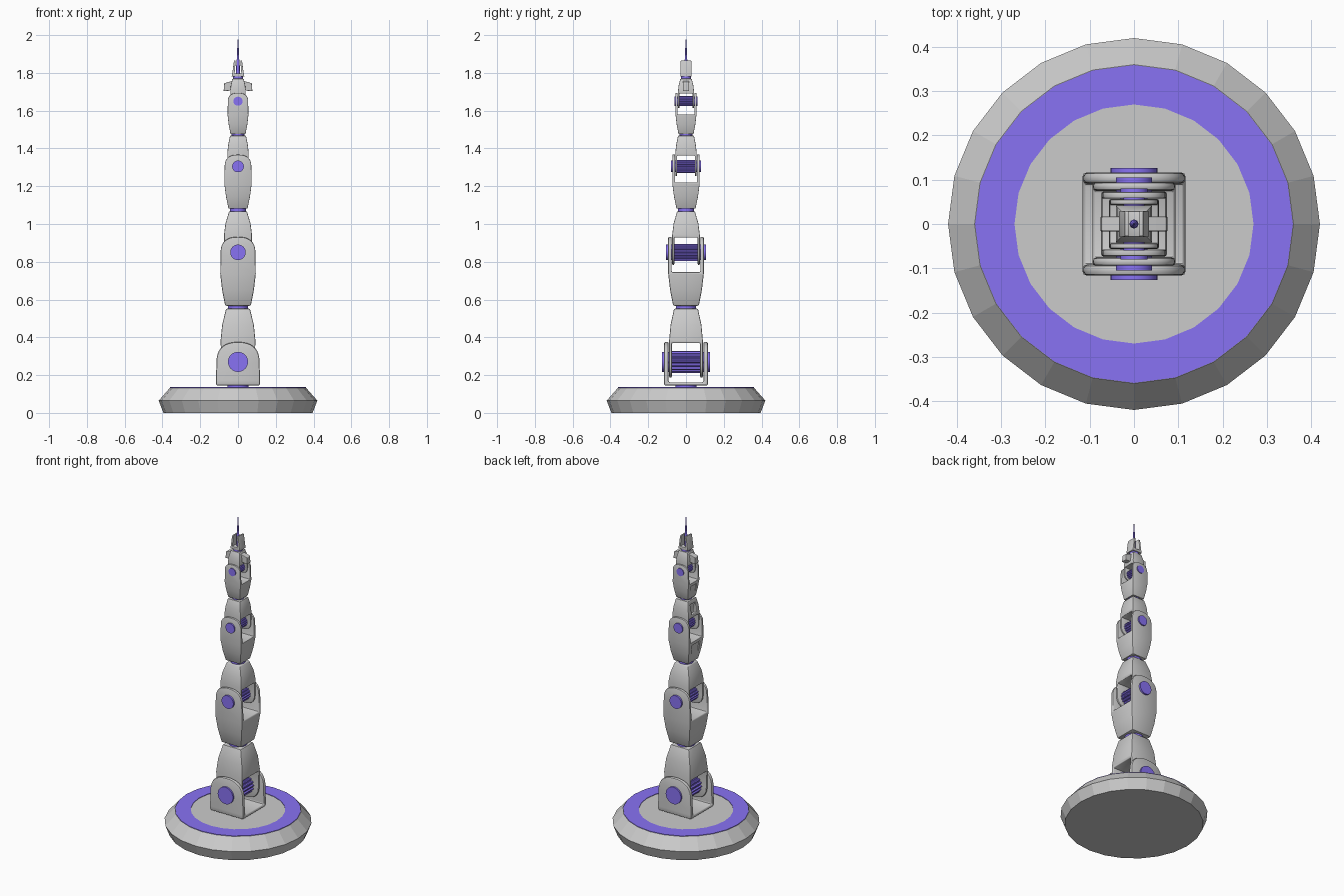
import bpy, bmesh, math
from mathutils import Vector

if "Cube" in bpy.data.objects:
    bpy.data.objects.remove(bpy.data.objects["Cube"])

purple = bpy.data.materials.new("purple")
purple.diffuse_color = (0.25, 0.17, 0.9, 1)
purple.use_nodes = True
purple.node_tree.nodes["Principled BSDF"].inputs["Base Color"].default_value = purple.diffuse_color


def finish(name, bm, mat=None, smooth=True):
    bmesh.ops.remove_doubles(bm, verts=bm.verts, dist=1e-5)
    bmesh.ops.recalc_face_normals(bm, faces=bm.faces)
    me = bpy.data.meshes.new(name)
    bm.to_mesh(me)
    bm.free()
    ob = bpy.data.objects.new(name, me)
    bpy.context.collection.objects.link(ob)
    if mat:
        me.materials.append(mat)
    if smooth:
        select(ob)
        bpy.ops.object.shade_smooth_by_angle(angle=math.radians(35))
    return ob


def select(ob):
    bpy.ops.object.select_all(action='DESELECT')
    ob.select_set(True)
    bpy.context.view_layer.objects.active = ob


def lathe(name, prof, n, mat=None, closed=False, smooth=False):
    bm = bmesh.new()
    rings = []
    for r, z in prof:
        rings.append([bm.verts.new((r * math.cos(2 * math.pi * i / n), r * math.sin(2 * math.pi * i / n), z))
                      for i in range(n)])
    pairs = list(zip(rings, rings[1:])) + ([(rings[-1], rings[0])] if closed else [])
    for a, b in pairs:
        for i in range(n):
            j = (i + 1) % n
            bm.faces.new((a[i], a[j], b[j], b[i]))
    return finish(name, bm, mat, smooth)


def prism(name, pts, axis, lo, hi, mat=None, smooth=False):
    """Extrude an outline (h, z) along x or y."""
    bm = bmesh.new()
    place = (lambda h, z, d: (d, h, z)) if axis == 'x' else (lambda h, z, d: (h, d, z))
    face = bm.faces.new([bm.verts.new(place(h, z, lo)) for h, z in pts])
    ext = bmesh.ops.extrude_face_region(bm, geom=[face])
    vec = Vector(place(0, 0, hi - lo))
    bmesh.ops.translate(bm, vec=vec, verts=[v for v in ext['geom'] if isinstance(v, bmesh.types.BMVert)])
    return finish(name, bm, mat, smooth)


def mirror(half):
    """Close a right-hand half outline by mirroring it."""
    return half + [(-h, z) for h, z in reversed(half) if h > 1e-6]


def boolean(ob, cutter, op):
    select(ob)
    m = ob.modifiers.new("cut", 'BOOLEAN')
    m.operation, m.object, m.solver = op, cutter, 'EXACT'
    bpy.ops.object.modifier_apply(modifier=m.name)
    bpy.data.objects.remove(cutter)


def link(name, front, side, bevel, recess=None):
    """Intersect the front outline with the side outline, then round edges."""
    ob = prism(name, front, 'y', -0.3, 0.3)
    boolean(ob, prism("cutter", side, 'x', -0.3, 0.3), 'INTERSECT')
    if recess:
        x, y, z0, z1 = recess
        boolean(ob, prism("cutter", mirror([(y * 0.8, z0), (y, z1)]), 'x', -0.3, -x), 'DIFFERENCE')
    select(ob)
    b = ob.modifiers.new("bevel", 'BEVEL')
    b.width, b.segments, b.limit_method = bevel, 2, 'ANGLE'
    b.angle_limit = math.radians(40)
    bpy.ops.object.modifier_apply(modifier=b.name)
    bpy.ops.object.shade_smooth_by_angle(angle=math.radians(35))
    return ob


def arc(rx, rz, zc, n=9):
    """Quarter of a slightly squared ellipse from (rx, zc) to (0, zc + rz)."""
    e = 2 / 2.4
    return [(rx * max(0, math.cos(t)) ** e, zc + rz * math.sin(t) ** e)
            for t in (math.pi / 2 * i / n for i in range(n + 1))]


def fork(i, z0, wb, w, shoulder, floor, pin, top, thick, recess):
    mid = (wb + (w - wb) * 0.62, z0 + (shoulder - z0) * 0.5)
    front = mirror([(wb, z0), mid, (w, shoulder)] + arc(w * 0.98, top - pin, pin))
    inner = w - thick
    side = mirror([(wb, z0), mid, (w, shoulder), (w, top + 0.02), (inner, top + 0.02), (inner, floor)])
    rec = (w * 0.82, w * 0.55, z0 + (floor - z0) * 0.25, floor - 0.02) if recess else None
    link(f"fork_{i}", front, side, w * 0.07, rec)


def arm(i, pin, w, wy, thick, ceiling, top, wt, recess):
    def flank(a):
        return [(a, ceiling + 0.015), (wt + (a - wt) * 0.72, (ceiling + top) / 2 + 0.005), (wt, top)]
    round_end = [(x, 2 * pin - z) for x, z in arc(w * 0.97, w * 0.9, pin)]
    front = mirror(list(reversed(round_end)) + flank(w))
    inner = wy - thick
    side = mirror([(inner, ceiling), (inner, pin - w - 0.02), (wy, pin - w - 0.02)] + flank(wy)) 
    rec = (w * 0.72, wt * 0.6, ceiling + 0.02, top - 0.025) if recess else None
    link(f"arm_{i}", front, side, w * 0.06, rec)


def disc_y(name, radii, n, y0, y1, zc, smooth):
    pts = [(radii[k % len(radii)] * math.cos(2 * math.pi * k / n),
            zc + radii[k % len(radii)] * math.sin(2 * math.pi * k / n)) for k in range(n)]
    return prism(name, pts, 'y', y0, y1, purple, smooth)


# round foot and its inlaid ring
lathe("base", [(0, 0), (0.395, 0), (0.42, 0.065), (0.36, 0.133), (0, 0.133)], 24)
lathe("base_ring", [(0.27, 0.125), (0.359, 0.125), (0.359, 0.136), (0.27, 0.136)], 24, purple, closed=True)

# outer forks: z0, bottom half width, half width, shoulder, slot floor, pin, top, plate, recess
forks = [
    (0.145, 0.116, 0.116, 0.20, 0.162, 0.27, 0.375, 0.024, False),
    (0.567, 0.068, 0.094, 0.735, 0.745, 0.85, 0.932, 0.018, False),
    (1.081, 0.050, 0.072, 1.21, 1.22, 1.305, 1.367, 0.014, True),
    (1.477, 0.040, 0.055, 1.575, 1.58, 1.65, 1.694, 0.011, True),
]
# inner arms: pin, half width x, half width y, plate, slot ceiling, top, top half width, recess
arms = [
    (0.27, 0.092, 0.089, 0.014, 0.37, 0.552, 0.063, False),
    (0.85, 0.074, 0.073, 0.011, 0.928, 1.067, 0.047, False),
    (1.305, 0.056, 0.056, 0.009, 1.362, 1.468, 0.042, True),
    (1.65, 0.041, 0.042, 0.008, 1.69, 1.769, 0.030, False),
]
pins = [(0.053, 0.126), (0.041, 0.105), (0.031, 0.080), (0.024, 0.060)]
for i, (f, a, (r, half)) in enumerate(zip(forks, arms, pins), 1):
    fork(i, *f)
    arm(i, *a)
    # ribbed hub between the plates, round caps outside
    hub = a[2] - a[3] + 0.001
    disc_y(f"hub_{i}", [r * 1.1, r * 1.1, r * 0.95, r * 0.95], 64, -hub, hub, a[0], False)
    for s, tag in ((-1, "front"), (1, "back")):
        y0, y1 = sorted((s * hub, s * half))
        disc_y(f"pin_cap_{tag}_{i}", [r], 32, y0, y1, a[0], True)

# swivel rings between the links
for i, (z0, z1, r) in enumerate([(0.13, 0.147, 0.056), (0.549, 0.57, 0.054), (1.064, 1.084, 0.042),
                                 (1.465, 1.48, 0.034), (1.766, 1.788, 0.027)], 1):
    lathe(f"swivel_{i}", [(0, z0), (r, z0), (r, z1), (0, z1)], 32, purple, smooth=True)

# side blocks on the wrist
for s, tag in ((-1, "left"), (1, "right")):
    pts = [(s * 0.03, 1.715), (s * 0.045, 1.706), (s * 0.076, 1.703), (s * 0.073, 1.745),
           (s * 0.05, 1.752), (s * 0.03, 1.757)]
    block = prism(f"wrist_block_{tag}", pts, 'y', -0.017, 0.017)
    select(block)
    b = block.modifiers.new("bevel", 'BEVEL')
    b.width, b.segments = 0.003, 2
    bpy.ops.object.modifier_apply(modifier=b.name)

# tool holder with two prongs, and the needle
link("tool_holder",
     mirror([(0, 1.78), (0.034, 1.78), (0.03, 1.80), (0.021, 1.866), (0.012, 1.866), (0.018, 1.797), (0, 1.797)][1:-1]),
     mirror([(0.03, 1.77), (0.029, 1.86), (0.022, 1.875)]), 0.002)
lathe("needle", [(0, 1.785), (0.010, 1.785), (0.009, 1.86), (0.006, 1.875), (0.004, 1.93), (0, 2.0)], 16,
      purple, smooth=True)
